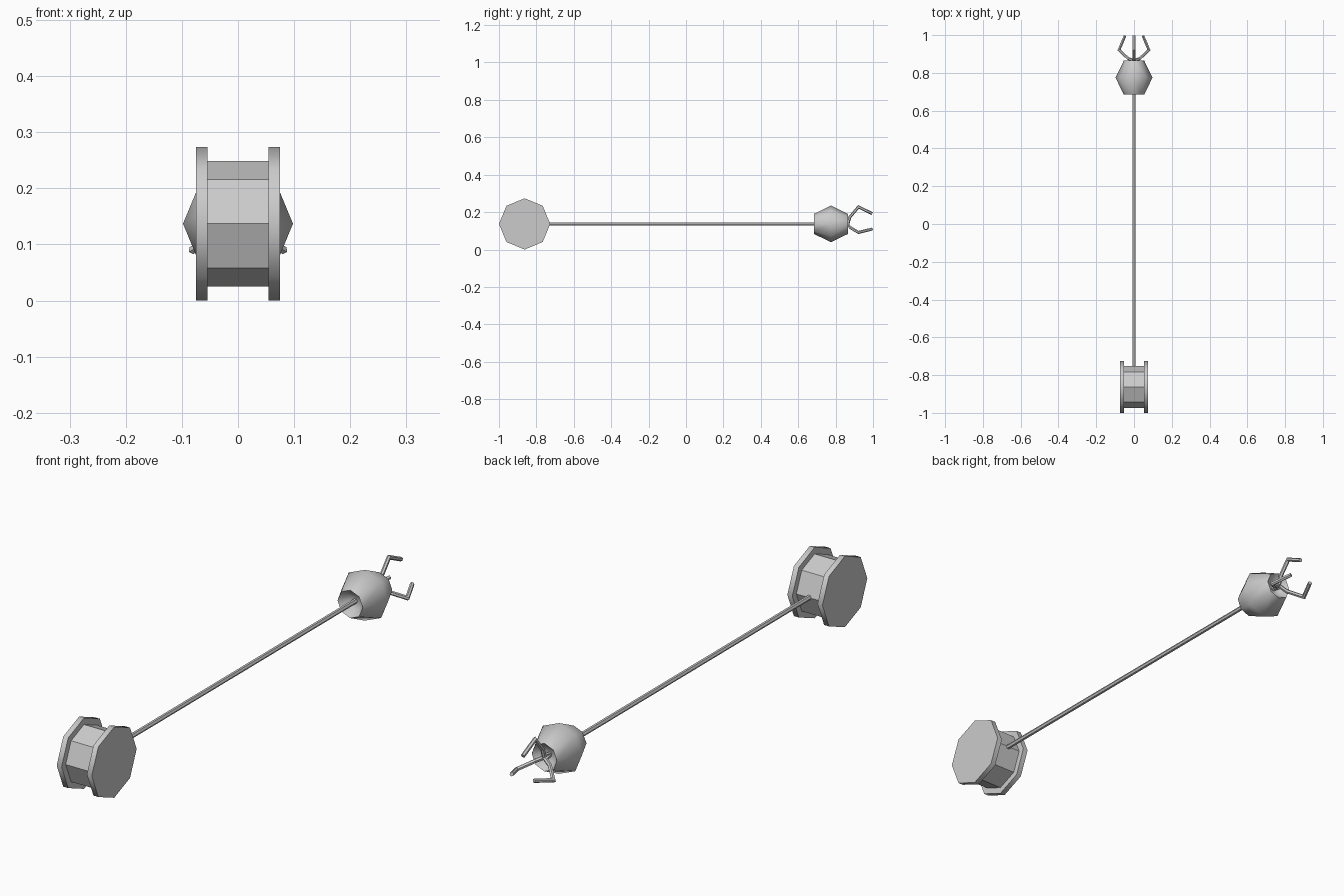
import bpy, bmesh, math
from mathutils import Vector, Matrix

if "Cube" in bpy.data.objects:
    bpy.data.objects.remove(bpy.data.objects["Cube"])

AXIS_Z = 0.137
REEL_Y = -0.863


def finish(bm, name, smooth=None):
    bmesh.ops.recalc_face_normals(bm, faces=bm.faces[:])
    me = bpy.data.meshes.new(name)
    bm.to_mesh(me)
    bm.free()
    ob = bpy.data.objects.new(name, me)
    bpy.context.collection.objects.link(ob)
    if smooth:
        bpy.ops.object.select_all(action='DESELECT')
        bpy.context.view_layer.objects.active = ob
        ob.select_set(True)
        bpy.ops.object.shade_smooth_by_angle(angle=math.radians(smooth))
    return ob


def disc_x(name, radius, x0, x1, smooth=None):
    """Octagonal cylinder lying along x, with corners on the y and z axes."""
    bm = bmesh.new()
    m = Matrix.Translation(((x0 + x1) / 2, REEL_Y, AXIS_Z)) @ Matrix.Rotation(math.pi / 2, 4, 'Y')
    bmesh.ops.create_cone(bm, cap_ends=True, segments=8, radius1=radius,
                          radius2=radius, depth=x1 - x0, matrix=m)
    return finish(bm, name, smooth)


def lathe_y(name, profile, segments, smooth=None):
    """Spin (radius, y) points around the line; the profile starts and ends on the axis."""
    bm = bmesh.new()
    rings = []
    for r, y in profile:
        if r == 0:
            rings.append([bm.verts.new((0, y, AXIS_Z))] * segments)
        else:
            rings.append([bm.verts.new((r * math.cos(a), y, AXIS_Z + r * math.sin(a)))
                          for a in (2 * math.pi * i / segments for i in range(segments))])
    for a, b in zip(rings, rings[1:]):
        for i in range(segments):
            j = (i + 1) % segments
            bm.faces.new(list(dict.fromkeys((a[i], a[j], b[j], b[i]))))
    return finish(bm, name, smooth)


def prong(name, path, angle, radius, sides=6):
    """Tube along (radial, y) points, mitred at the bends, in a plane through the y axis."""
    bm = bmesh.new()
    out = Vector((math.cos(angle), 0, math.sin(angle)))
    side = Vector((-math.sin(angle), 0, math.cos(angle)))
    pts = [out * r + Vector((0, y, AXIS_Z)) for r, y in path]
    rings = []
    for i, p in enumerate(pts):
        d0 = (p - pts[i - 1]).normalized() if i else (pts[1] - p).normalized()
        d1 = (pts[i + 1] - p).normalized() if i < len(pts) - 1 else d0
        t = (d0 + d1).normalized()
        n = t.cross(side) / max(t.dot(d0), 0.5)
        rings.append([bm.verts.new(p + radius * (n * math.cos(k) + side * math.sin(k)))
                      for k in (2 * math.pi * j / sides for j in range(sides))])
    for a, b in zip(rings, rings[1:]):
        for j in range(sides):
            k = (j + 1) % sides
            bm.faces.new((a[j], a[k], b[k], b[j]))
    bm.faces.new(rings[0])
    bm.faces.new(rings[-1])
    return finish(bm, name)


# Reel: drum between two flanges
disc_x("reel_drum", 0.112, -0.055, 0.055)
disc_x("reel_flange_left", 0.137, -0.075, -0.054, 50)
disc_x("reel_flange_right", 0.137, 0.054, 0.075, 50)

# Straight line from the reel into the float
lathe_y("line", [(0, -0.8), (0.009, -0.8), (0.009, 0.84), (0, 0.84)], 6)

# Rounded float with a funnel-shaped recess at both ends
lathe_y("float", [(0, 0.72), (0.03, 0.712), (0.054, 0.685), (0.098, 0.775),
                  (0.054, 0.865), (0.03, 0.838), (0, 0.83)], 8, 60)

# Three-pronged hook
hook_path = [(0.0, 0.825), (0.008, 0.868), (0.036, 0.876), (0.091, 0.922), (0.055, 0.996)]
for i in range(3):
    prong(f"hook_prong_{i + 1}", hook_path, math.pi / 2 + i * 2 * math.pi / 3, 0.008)
